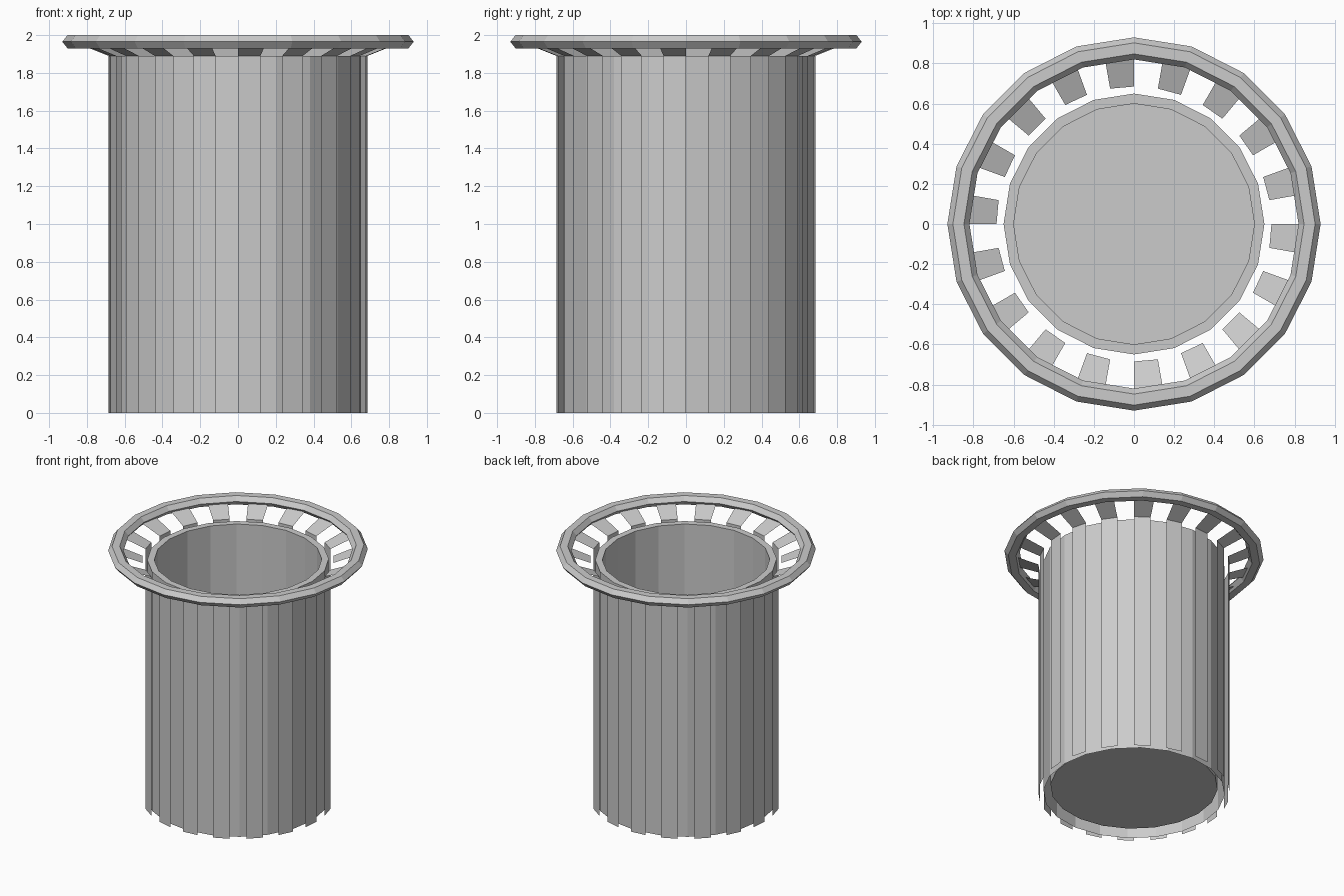
import bpy, bmesh
from math import sin, cos, radians, tau

if "Cube" in bpy.data.objects:
    bpy.data.objects.remove(bpy.data.objects["Cube"])


def make_object(name, bm):
    mesh = bpy.data.meshes.new(name)
    bm.to_mesh(mesh)
    bm.free()
    ob = bpy.data.objects.new(name, mesh)
    bpy.context.collection.objects.link(ob)
    return ob


def lathe(name, profile, sides, closed=False, cap_end=False):
    """Revolve (radius, z) points round the z axis."""
    bm = bmesh.new()
    rings = [[bm.verts.new((r * cos(tau * i / sides), r * sin(tau * i / sides), z))
              for i in range(sides)] for r, z in profile]
    pairs = list(zip(rings, rings[1:]))
    if closed:
        pairs.append((rings[-1], rings[0]))
    for a, b in pairs:
        for i in range(sides):
            j = (i + 1) % sides
            bm.faces.new((a[i], a[j], b[j], b[i]))
    if cap_end:
        bm.faces.new(rings[-1])
    return make_object(name, bm)


# Inner bin: outer wall, flat rim, inner wall and raised floor
lathe("inner_bin", [(0.65, 0), (0.65, 1.89), (0.60, 1.89), (0.60, 0.05)],
      20, cap_end=True)

# Top ring: flattened hexagonal section
lathe("top_ring", [(0.875 + 0.055 * cos(tau * k / 6),
                    1.965 + 0.0404 * sin(tau * k / 6)) for k in range(6)],
      20, closed=True)

# Slats: thin vertical strips that flare out under the ring
bm = bmesh.new()
for k in range(18):
    angles = (radians(20 * k - 10), radians(20 * k))
    rows = [[bm.verts.new((r * cos(a), r * sin(a), z)) for a in angles]
            for r, z in ((0.685, 0), (0.685, 1.89), (0.85, 1.955))]
    for low, high in zip(rows, rows[1:]):
        bm.faces.new((low[0], low[1], high[1], high[0]))
make_object("outer_slats", bm)
